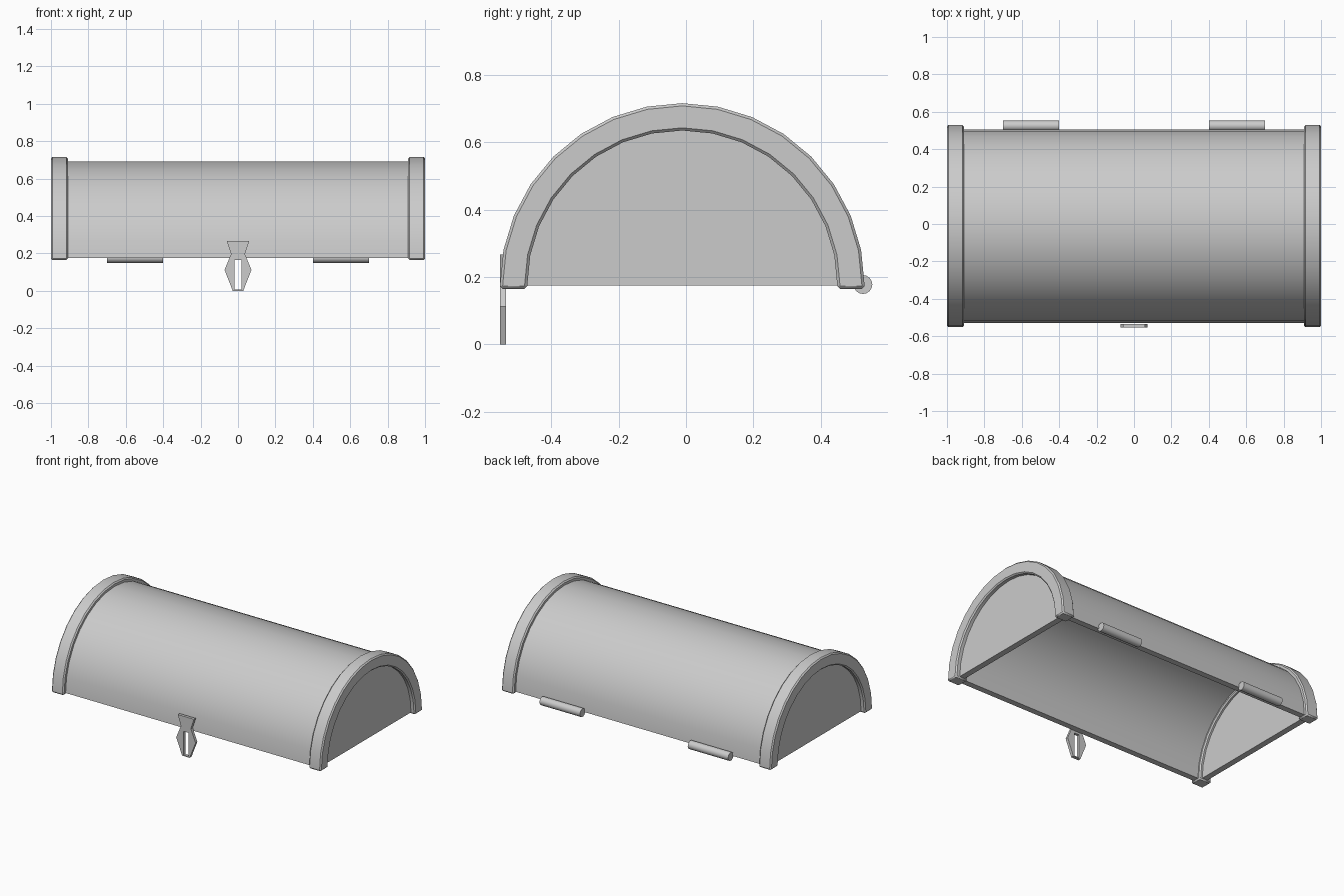
import bpy
import bmesh
from math import cos, sin, pi, radians
from mathutils import Matrix

if "Cube" in bpy.data.objects:
    bpy.data.objects.remove(bpy.data.objects["Cube"])

CENTRE_Y, BASE_Z = -0.011, 0.175
SEGMENTS = 16

grey = bpy.data.materials.new("light grey")
grey.use_nodes = True
colour = (0.6, 0.6, 0.6, 1)
grey.diffuse_color = colour
grey.node_tree.nodes["Principled BSDF"].inputs["Base Color"].default_value = colour


def finish(obj, bevel=0):
    """Assign the material, soften the edges and shade."""
    obj.data.materials.append(grey)
    bpy.ops.object.select_all(action='DESELECT')
    obj.select_set(True)
    bpy.context.view_layer.objects.active = obj
    if bevel:
        mod = obj.modifiers.new("Bevel", 'BEVEL')
        mod.width = bevel
        mod.segments = 1
        mod.limit_method = 'ANGLE'
        mod.angle_limit = radians(40)
    bpy.ops.object.shade_smooth_by_angle(angle=radians(30))


def add_mesh(name, bm, bevel=0):
    bmesh.ops.recalc_face_normals(bm, faces=bm.faces)
    mesh = bpy.data.meshes.new(name)
    bm.to_mesh(mesh)
    bm.free()
    obj = bpy.data.objects.new(name, mesh)
    bpy.context.collection.objects.link(obj)
    finish(obj, bevel)
    return obj


def arc(radius, drop=0):
    """Half circle in the YZ plane, with optional straight feet."""
    points = [(CENTRE_Y + radius * cos(pi * i / SEGMENTS),
               BASE_Z + radius * sin(pi * i / SEGMENTS))
              for i in range(SEGMENTS + 1)]
    if drop:
        points = ([(points[0][0], BASE_Z - drop)] + points
                  + [(points[-1][0], BASE_Z - drop)])
    return points


def arch(name, outer, inner, x0, x1, drop=0, bevel=0):
    """Half tube running along x."""
    bm = bmesh.new()
    rings = [[bm.verts.new((x, y, z)) for y, z in arc(r, drop)]
             for x, r in ((x0, outer), (x1, outer), (x1, inner), (x0, inner))]
    for k, ring in enumerate(rings):
        following = rings[(k + 1) % 4]
        for i in range(len(ring) - 1):
            bm.faces.new((ring[i], ring[i + 1], following[i + 1], following[i]))
    for i in (0, -1):
        bm.faces.new([ring[i] for ring in rings])
    return add_mesh(name, bm, bevel)


def half_disc(name, radius, x0, x1):
    bm = bmesh.new()
    a, b = [[bm.verts.new((x, y, z)) for y, z in arc(radius)] for x in (x0, x1)]
    bm.faces.new(a)
    bm.faces.new(b)
    for i in range(len(a)):
        j = (i + 1) % len(a)
        bm.faces.new((a[i], a[j], b[j], b[i]))
    return add_mesh(name, bm)


# Curved lid shell, open underneath
arch("lid_shell", 0.517, 0.477, -0.95, 0.95)

# End bands, end panels and hinge barrels on both sides
for side, s in (("left", 1), ("right", -1)):
    arch(side + "_end_band", 0.541, 0.46, s * 0.91, s * 1.0, 0.01, 0.008)
    half_disc(side + "_end_panel", 0.48, s * 0.93, s * 0.97)

    bm = bmesh.new()
    bmesh.ops.create_cone(bm, cap_ends=True, segments=16, radius1=0.028,
                          radius2=0.028, depth=0.3,
                          matrix=Matrix.Translation((s * 0.55, 0.525, 0.178))
                          @ Matrix.Rotation(pi / 2, 4, 'Y'))
    add_mesh(side + "_hinge_barrel", bm)

# Front latch plate with a slot
half_outline = [(0.06, 0.267), (0.037, 0.197), (0.072, 0.112), (0.028, 0)]
half_slot = [(0.018, 0.165), (0.018, 0.007)]
curve = bpy.data.curves.new("latch_plate", 'CURVE')
curve.dimensions = '2D'
curve.fill_mode = 'BOTH'
curve.extrude = 0.0095
for half in (half_outline, half_slot):
    loop = half + [(-x, z) for x, z in reversed(half)]
    spline = curve.splines.new('POLY')
    spline.points.add(len(loop) - 1)
    for point, (x, z) in zip(spline.points, loop):
        point.co = (x, z, 0, 1)
    spline.use_cyclic_u = True
latch = bpy.data.objects.new("latch_plate", curve)
bpy.context.collection.objects.link(latch)
latch.location.y = -0.543
latch.rotation_euler.x = pi / 2
bpy.ops.object.select_all(action='DESELECT')
latch.select_set(True)
bpy.context.view_layer.objects.active = latch
bpy.ops.object.convert(target='MESH')
finish(bpy.context.view_layer.objects.active)
